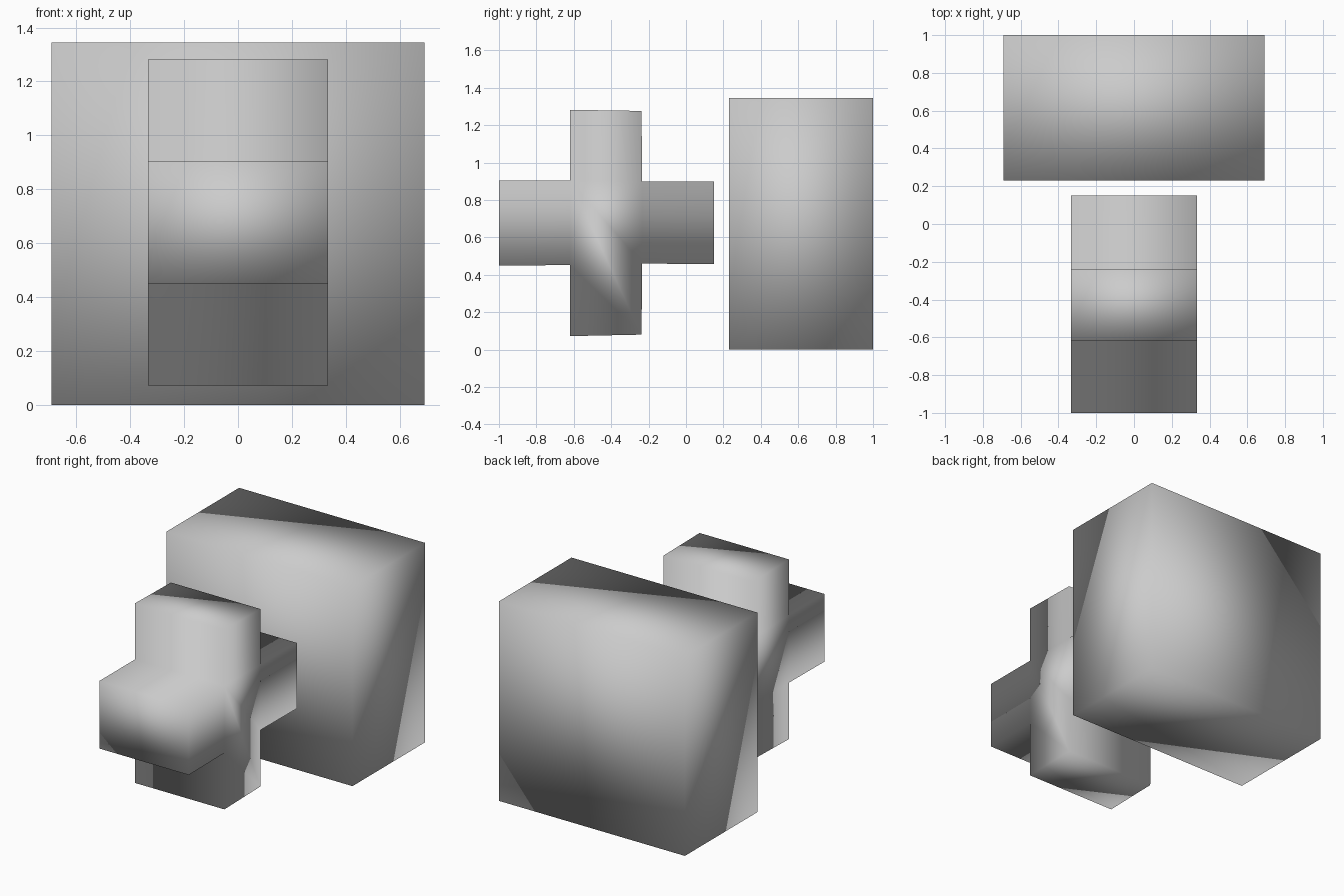
import bpy
import bmesh

if "Cube" in bpy.data.objects:
    bpy.data.objects.remove(bpy.data.objects["Cube"])


def extrude_profile(name, profile, half_width):
    """Extrude a closed (y, z) profile symmetrically along x."""
    bm = bmesh.new()
    face = bm.faces.new([bm.verts.new((-half_width, y, z)) for y, z in profile])
    ext = bmesh.ops.extrude_face_region(bm, geom=[face])
    verts = [v for v in ext["geom"] if isinstance(v, bmesh.types.BMVert)]
    bmesh.ops.translate(bm, verts=verts, vec=(2 * half_width, 0, 0))
    bmesh.ops.recalc_face_normals(bm, faces=bm.faces)
    # The block shapes share soft normals across their corners
    for f in bm.faces:
        f.smooth = True
    mesh = bpy.data.meshes.new(name)
    bm.to_mesh(mesh)
    bm.free()
    obj = bpy.data.objects.new(name, mesh)
    bpy.context.collection.objects.link(obj)
    return obj


# Large block at the back
extrude_profile("back_block", [(0.23, 0), (1, 0), (1, 1.345), (0.23, 1.345)], 0.692)

# Slightly uneven plus-shaped block in front
cross = [
    (-1.0, 0.904), (-0.62, 0.904), (-0.62, 1.282), (-0.238, 1.276),
    (-0.234, 0.9), (0.151, 0.899), (0.151, 0.457), (-0.234, 0.46),
    (-0.238, 0.08), (-0.62, 0.072), (-0.62, 0.452), (-1.0, 0.449),
]
extrude_profile("front_cross", cross, 0.333)
